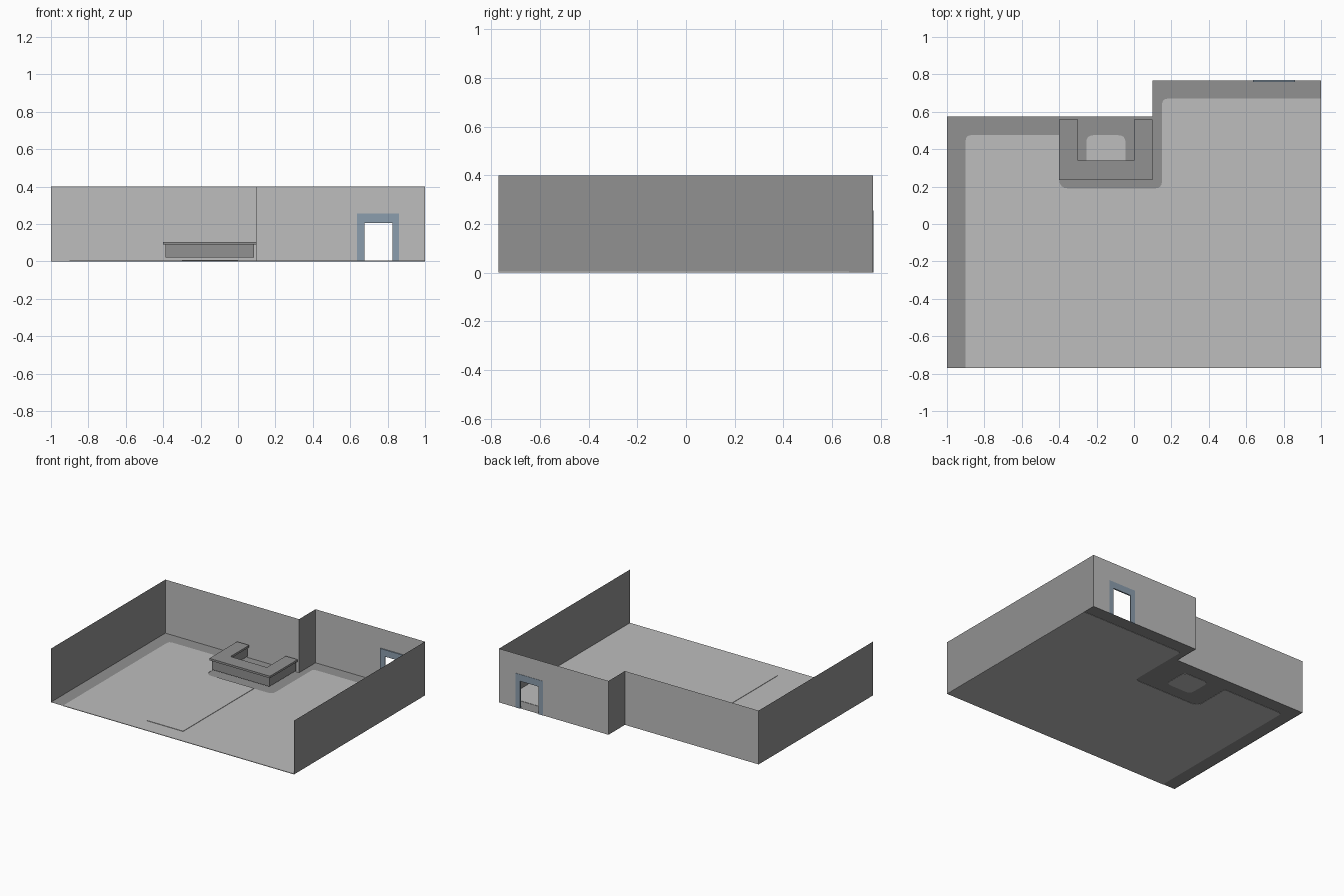
import bpy, bmesh, math
from mathutils import Vector

if "Cube" in bpy.data.objects:
    bpy.data.objects.remove(bpy.data.objects["Cube"])


def material(name, rgb):
    m = bpy.data.materials.new(name)
    m.diffuse_color = (*rgb, 1)
    m.use_nodes = True
    m.node_tree.nodes["Principled BSDF"].inputs["Base Color"].default_value = m.diffuse_color
    return m


LIGHT = material("light grey", (0.51, 0.51, 0.51))
DARK = material("dark grey", (0.285, 0.285, 0.285))
BLUE = material("blue grey", (0.26, 0.34, 0.42))


def shape(name, points, mat, extrude=None):
    """Flat polygon from 3D points, optionally extruded into a solid."""
    bm = bmesh.new()
    face = bm.faces.new([bm.verts.new(p) for p in points])
    if extrude:
        ext = bmesh.ops.extrude_face_region(bm, geom=[face], use_keep_orig=True)
        verts = [g for g in ext["geom"] if isinstance(g, bmesh.types.BMVert)]
        bmesh.ops.translate(bm, verts=verts, vec=extrude)
        bmesh.ops.recalc_face_normals(bm, faces=bm.faces)
    mesh = bpy.data.meshes.new(name)
    bm.to_mesh(mesh)
    bm.free()
    mesh.materials.append(mat)
    ob = bpy.data.objects.new(name, mesh)
    bpy.context.collection.objects.link(ob)
    return ob


def rounded(corners, steps=4):
    """Outline from (x, y, radius) corners with rounded turns."""
    out = []
    for i, (x, y, r) in enumerate(corners):
        p = Vector((x, y))
        if not r:
            out.append(p)
            continue
        a = p + (Vector(corners[i - 1][:2]) - p).normalized() * r
        b = p + (Vector(corners[(i + 1) % len(corners)][:2]) - p).normalized() * r
        for k in range(steps + 1):
            t = k / steps
            out.append(a * (1 - t) ** 2 + p * 2 * t * (1 - t) + b * t * t)
    return out


def flat(points, z):
    return [(p[0], p[1], z) for p in points]


FRONT, STEP, BACK, JOG, H = -0.77, 0.575, 0.768, 0.1, 0.4

# Floor: dark base sheet, light carpet plates showing on both sides
shape("floor_border", flat([(-1, FRONT), (1, FRONT), (1, BACK), (JOG, BACK),
                            (JOG, STEP), (-1, STEP)], 0.002), DARK)
carpet = rounded([(-0.9, FRONT, 0), (1, FRONT, 0), (1, 0.67, 0), (0.15, 0.67, 0.03),
                  (0.15, 0.19, 0.04), (-0.4, 0.19, 0.05), (-0.4, 0.475, 0),
                  (-0.9, 0.475, 0.03)])
shape("floor_carpet", flat(carpet, 0), LIGHT, (0, 0, 0.004))
patch = rounded([(-0.255, 0.285, 0.04), (-0.045, 0.285, 0.04),
                 (-0.045, 0.475, 0.04), (-0.255, 0.475, 0.04)])
shape("counter_floor_patch", flat(patch, 0), LIGHT, (0, 0, 0.004))
shape("floor_runner", flat([(-0.3, -0.645), (0, -0.645), (0, 0.19), (-0.3, 0.19)], 0.004),
      LIGHT, (0, 0, 0.003))

# Side walls, thin sheets running front to back
for name, x, y0, y1 in (("left_wall", -1, FRONT, STEP), ("right_wall", 1, FRONT, BACK),
                        ("step_wall", JOG, STEP, BACK)):
    shape(name, [(x, y0, 0), (x, y1, 0), (x, y1, H), (x, y0, H)], DARK)

# Back walls, the right one notched for the doorway
shape("back_wall_left", [(-1, STEP, 0), (JOG, STEP, 0), (JOG, STEP, H), (-1, STEP, H)], LIGHT)
D0, D1, DH = 0.637, 0.862, 0.255
shape("back_wall_right", [(x, BACK, z) for x, z in (
    (JOG, 0), (D0, 0), (D0, DH), (D1, DH), (D1, 0), (1, 0), (1, H), (JOG, H))], LIGHT)

# Door frame set in the doorway
I0, I1, IH = 0.675, 0.825, 0.205
shape("door_frame", [(x, 0.76, z) for x, z in (
    (D0, 0), (I0, 0), (I0, IH), (I1, IH), (I1, 0), (D1, 0), (D1, DH), (D0, DH))],
    BLUE, (0, 0.01, 0))


# U-shaped counter: inset body under a top slab
def counter(name, inset, z0, z1):
    i = inset
    u = [(-0.4 + i, 0.56), (-0.4 + i, 0.235 + i), (0.098 - i, 0.235 + i), (0.098 - i, 0.56),
         (i, 0.56), (i, 0.34 - i), (-0.3 - i, 0.34 - i), (-0.3 - i, 0.56)]
    shape(name, flat(u, z0), DARK, (0, 0, z1 - z0))


counter("counter_body", 0.012, 0.02, 0.09)
counter("counter_top", 0, 0.09, 0.105)
